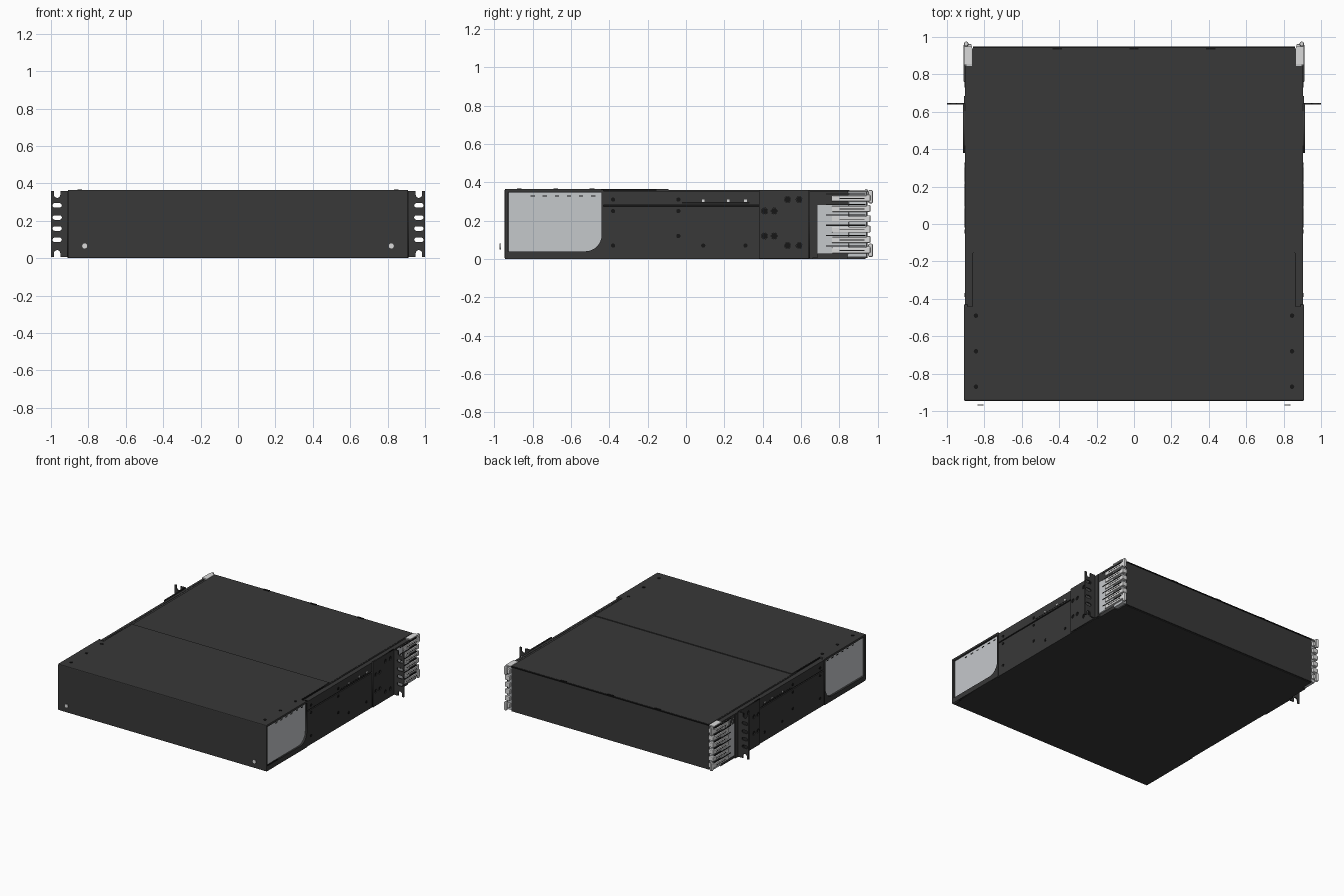
import bpy, math
from mathutils import Matrix, Vector

if "Cube" in bpy.data.objects:
    bpy.data.objects.remove(bpy.data.objects["Cube"], do_unlink=True)


def material(name, *rgb):
    m = bpy.data.materials.new(name)
    m.use_nodes = True
    m.diffuse_color = (*rgb, 1)
    m.node_tree.nodes["Principled BSDF"].inputs["Base Color"].default_value = (*rgb, 1)
    return m


DARK = material("charcoal steel", 0.04, 0.04, 0.04)
BLACK = material("black recess", 0.008, 0.008, 0.008)
GREY = material("light grey panel", 0.56, 0.58, 0.6)
SILVER = material("silver latch", 0.7, 0.7, 0.7)


def finish(ob, name, mat):
    ob.name = name
    ob.data.materials.clear()
    ob.data.materials.append(mat)
    return ob


def box(name, mat, x, y, z, bevel=0.0):
    """Box from (min, max) ranges."""
    r = (x, y, z)
    bpy.ops.mesh.primitive_cube_add(size=1)
    ob = bpy.context.object
    mid = Vector([(a + b) / 2 for a, b in r])
    size = [abs(b - a) for a, b in r]
    ob.data.transform(Matrix.Translation(mid) @ Matrix.Diagonal((*size, 1)))
    if bevel:
        mod = ob.modifiers.new("edge", "BEVEL")
        mod.width, mod.segments = bevel, 2
    return finish(ob, name, mat)


def side_box(name, mat, s, x, y, z, bevel=0.0):
    return box(name, mat, (s * x[0], s * x[1]), y, z, bevel)


def stud(name, mat, loc, radius, axis, depth=0.006):
    rot = {"x": (0, math.pi / 2, 0), "y": (math.pi / 2, 0, 0), "z": (0, 0, 0)}[axis]
    bpy.ops.mesh.primitive_cylinder_add(vertices=16, radius=radius, depth=depth,
                                        location=loc, rotation=rot)
    ob = bpy.context.object
    bpy.ops.object.shade_smooth_by_angle()
    return finish(ob, name, mat)


# Plate planes: local x, y, thickness mapped onto world axes
SIDE = Matrix(((0, 0, 1), (1, 0, 0), (0, 1, 0))).to_4x4()
FRONT = Matrix(((1, 0, 0), (0, 0, -1), (0, 1, 0))).to_4x4()


def plate(name, mat, loops, plane, offset, thick):
    """Sheet metal cut from an outline, with further loops as holes."""
    cu = bpy.data.curves.new(name, "CURVE")
    cu.dimensions, cu.fill_mode, cu.extrude = "2D", "BOTH", thick / 2
    for loop in loops:
        sp = cu.splines.new("POLY")
        sp.points.add(len(loop) - 1)
        for p, (a, b) in zip(sp.points, loop):
            p.co = (a, b, 0, 1)
        sp.use_cyclic_u = True
    tmp = bpy.data.objects.new(name, cu)
    bpy.context.collection.objects.link(tmp)
    bpy.context.view_layer.update()
    me = bpy.data.meshes.new_from_object(tmp)
    bpy.data.objects.remove(tmp)
    me.transform(Matrix.Translation(offset) @ plane)
    ob = bpy.data.objects.new(name, me)
    bpy.context.collection.objects.link(ob)
    return finish(ob, name, mat)


def rect(a0, a1, b0, b1):
    return [(a0, b0), (a1, b0), (a1, b1), (a0, b1)]


def arc(cx, cy, r, start, end, n=8):
    angles = [math.radians(start + (end - start) * i / n) for i in range(n + 1)]
    return [(cx + r * math.cos(t), cy + r * math.sin(t)) for t in angles]


def slot(cx, cy, half, r):
    return arc(cx + half, cy, r, -90, 90) + arc(cx - half, cy, r, 90, 270)


# Chassis and covers
box("chassis_core", DARK, (-0.893, 0.893), (-0.44, 0.845), (0, 0.352))
box("rear_core", DARK, (-0.865, 0.865), (0.845, 0.935), (0, 0.352))
box("main_top_cover", DARK, (-0.86, 0.86), (-0.1, 0.94), (0.35, 0.359))
box("middle_top_cover", DARK, (-0.86, 0.86), (-0.45, -0.09), (0.35, 0.365))
box("rear_panel", DARK, (-0.862, 0.862), (0.932, 0.945), (0.004, 0.352))
box("rear_cover_lip", BLACK, (-0.862, 0.862), (0.94, 0.95), (0.35, 0.357))
for x in (-0.41, 0, 0.41):
    box("rear_cover_tab", BLACK, (x - 0.025, x + 0.025), (0.932, 0.946), (0.355, 0.363))

# Front hood
box("hood_core", DARK, (-0.888, 0.888), (-0.93, -0.44), (0.004, 0.36))
box("hood_top", DARK, (-0.91, 0.91), (-0.94, -0.44), (0.35, 0.365), 0.004)
box("hood_front", DARK, (-0.91, 0.91), (-0.945, -0.925), (0, 0.365), 0.006)
box("hood_floor", DARK, (-0.905, 0.905), (-0.94, -0.44), (0, 0.012))

opening = [(-0.928, 0.04)] + arc(-0.525, 0.125, 0.085, -90, 0) + [(-0.44, 0.348), (-0.928, 0.348)]
wall_rivets = [(-0.38, 0.31), (-0.38, 0.25), (-0.38, 0.07), (-0.04, 0.25), (-0.04, 0.12),
               (-0.04, 0.31), (0.09, 0.07), (0.31, 0.07)]
bracket_holes = [(y, z) for z in (0.25, 0.12) for y in (0.41, 0.46)]
bracket_holes += [(y, z) for z in (0.31, 0.07) for y in (0.53, 0.59)]

for s, word in ((1, "left"), (-1, "right")):
    # Hood side frame around the pale panel
    plate(word + "_hood_frame", DARK, [rect(-0.94, -0.43, 0, 0.363), opening],
          SIDE, (s * 0.9, 0, 0), 0.018)
    plate(word + "_pale_panel", GREY, [opening], SIDE, (s * 0.892, 0, 0), 0.006)
    for i in range(6):
        y = -0.81 + i * 0.063
        side_box(word + "_panel_hook", BLACK, s, (0.892, 0.897), (y, y + 0.022), (0.325, 0.331))
    for y in (-0.87, -0.68, -0.49):
        stud(word + "_hood_screw", BLACK, (s * 0.845, y, 0.365), 0.012, "z")
    stud(word + "_front_thumbscrew", SILVER, (s * 0.82, -0.968, 0.065), 0.016, "y")

    # Side walls with the long groove between them
    side_box(word + "_lower_wall", DARK, s, (0.885, 0.904), (-0.43, 0.66), (0, 0.273))
    side_box(word + "_upper_rail", DARK, s, (0.885, 0.904), (-0.43, 0.845), (0.282, 0.354))
    side_box(word + "_groove", BLACK, s, (0.885, 0.895), (-0.43, 0.38), (0.27, 0.285))
    side_box(word + "_cover_seam", BLACK, s, (0.852, 0.863), (-0.44, -0.155), (0.35, 0.364))
    side_box(word + "_cover_fold", DARK, s, (0.85, 0.866), (-0.15, 0.93), (0.345, 0.357))
    for y, z in wall_rivets:
        stud(word + "_wall_rivet", BLACK, (s * 0.904, y, z), 0.011, "x")
    for y in (0.09, 0.22, 0.31):
        side_box(word + "_rail_clip", SILVER, s, (0.9, 0.906), (y - 0.007, y + 0.007), (0.298, 0.31))
    side_box(word + "_rail_slot", BLACK, s, (0.9, 0.905), (-0.02, 0.33), (0.29, 0.296))

    # Rack bracket and slotted ear
    plate(word + "_bracket", DARK, [rect(0.38, 0.645, 0.003, 0.36)] +
          [arc(y, z, 0.016, 0, 337.5, 15) for y, z in bracket_holes],
          SIDE, (s * 0.909, 0, 0), 0.009)
    for y, z in bracket_holes:
        stud(word + "_bracket_bolt", BLACK, (s * 0.905, y, z), 0.015, "x")
    outline = ([(0.905, 0.005), (0.95, 0.005)] + arc(0.967, 0.026, 0.017, 180, 0) +
               [(0.984, 0.005), (1.0, 0.005), (1.0, 0.36), (0.984, 0.36)] +
               arc(0.967, 0.339, 0.017, 0, -180) + [(0.95, 0.36), (0.905, 0.36)])
    loops = [outline] + [slot(0.967, z, 0.013, 0.012) for z in (0.282, 0.217, 0.158, 0.098)]
    plate(word + "_rack_ear", DARK, [[(s * a, b) for a, b in lp] for lp in loops],
          FRONT, (0, 0.643, 0), 0.009)
    side_box(word + "_rear_strap", DARK, s, (0.885, 0.909), (0.645, 0.685), (0.005, 0.35))
    side_box(word + "_strap_seam", BLACK, s, (0.9, 0.911), (0.637, 0.643), (0.01, 0.35))

    # Rear latch stack wrapping round the corner
    side_box(word + "_latch_plate", GREY, s, (0.88, 0.904), (0.68, 0.85), (0.025, 0.348), 0.006)
    side_box(word + "_latch_block", GREY, s, (0.86, 0.896), (0.845, 0.94), (0.01, 0.352))
    for i in range(6):
        z = 0.03 + i * 0.054
        side_box(word + "_lever_gap", BLACK, s, (0.89, 0.906), (0.73, 0.935),
                 (z + 0.035, z + 0.041))
        side_box(word + "_lever_arm", SILVER, s, (0.893, 0.911), (0.76, 0.958), (z, z + 0.03), 0.004)
        side_box(word + "_lever_tip", SILVER, s, (0.868, 0.911), (0.938, 0.962), (z, z + 0.036), 0.006)
        side_box(word + "_lever_inset", BLACK, s, (0.905, 0.912), (0.8, 0.93),
                 (z + 0.013, z + 0.017))
    for z in (0.01, 0.29):
        side_box(word + "_latch_hook", SILVER, s, (0.886, 0.908), (0.95, 0.975),
                 (z, z + 0.07), 0.008)
    side_box(word + "_latch_cap", SILVER, s, (0.865, 0.91), (0.85, 0.95), (0.35, 0.36), 0.003)
